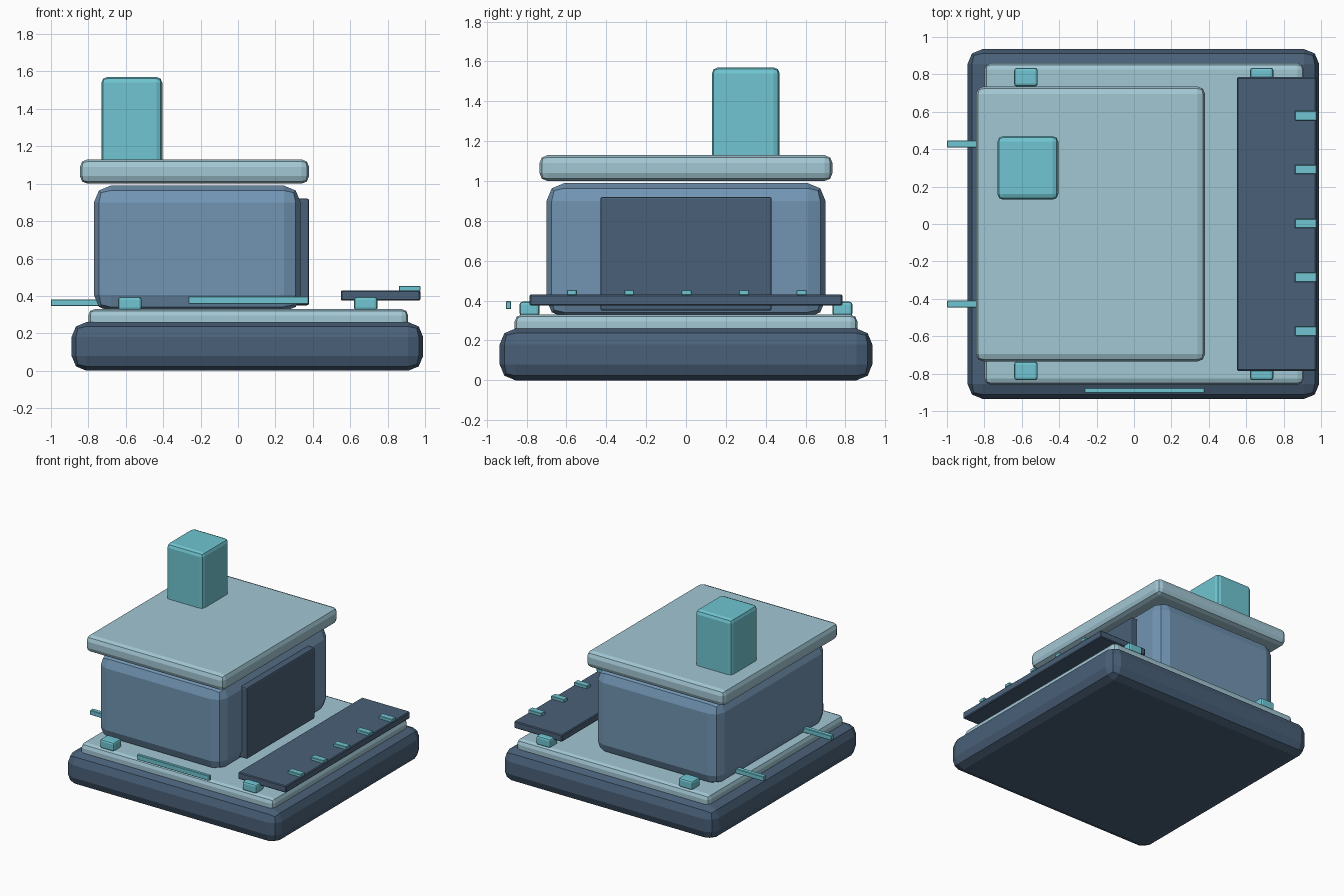
import bpy

if "Cube" in bpy.data.objects:
    bpy.data.objects.remove(bpy.data.objects["Cube"])


def srgb(c):
    c /= 255
    return c / 12.92 if c <= 0.04045 else ((c + 0.055) / 1.055) ** 2.4


def material(name, r, g, b):
    m = bpy.data.materials.new(name)
    m.diffuse_color = (srgb(r), srgb(g), srgb(b), 1)
    m.use_nodes = True
    m.node_tree.nodes["Principled BSDF"].inputs["Base Color"].default_value = m.diffuse_color
    return m


navy = material("navy", 73, 96, 120)
slate_blue = material("slate_blue", 114, 149, 180)
pale_blue = material("pale_blue", 162, 199, 212)
teal = material("teal", 112, 197, 209)


def block(name, xs, ys, zs, mat, bevel=0.0, segments=2):
    """Box spanning the given ranges, with flat-faced rounded edges."""
    spans = (xs, ys, zs)
    bpy.ops.mesh.primitive_cube_add(size=1, location=[(a + b) / 2 for a, b in spans])
    ob = bpy.context.object
    ob.name = name
    ob.scale = [b - a for a, b in spans]
    bpy.ops.object.transform_apply(location=False, rotation=False, scale=True)
    ob.data.materials.append(mat)
    if bevel:
        mod = ob.modifiers.new("rounded_edges", 'BEVEL')
        mod.width = bevel
        mod.segments = segments
    return ob


# Foundation and floor
block("base", (-0.89, 0.99), (-0.935, 0.935), (0, 0.26), navy, 0.08)
block("floor_slab", (-0.80, 0.91), (-0.86, 0.86), (0.225, 0.33), pale_blue, 0.035)

# House
block("house_body", (-0.77, 0.335), (-0.70, 0.70), (0.315, 0.99), slate_blue, 0.09)
block("door_panel", (0.28, 0.38), (-0.43, 0.43), (0.35, 0.92), navy, 0.01)
block("roof", (-0.845, 0.38), (-0.735, 0.735), (1.00, 1.13), pale_blue, 0.04)
block("chimney", (-0.73, -0.405), (0.13, 0.47), (1.09, 1.57), teal, 0.03)

# Raised step board with cleats
block("step_board", (0.55, 0.975), (-0.785, 0.785), (0.375, 0.43), navy, 0.006, 1)
for i in range(5):
    y = -0.573 + i * 0.288
    block(f"cleat_{i + 1}", (0.86, 0.975), (y - 0.025, y + 0.025), (0.427, 0.453), teal, 0.003, 1)

# Corner blocks on the floor
for side in (-1, 1):
    ys = sorted((side * 0.735, side * 0.835))
    for x in (-0.578, 0.683):
        block("corner_block", (x - 0.063, x + 0.063), ys, (0.322, 0.395), teal, 0.015)

# Side rail and rear rods
block("side_rail", (-0.265, 0.377), (-0.903, -0.877), (0.357, 0.397), teal, 0.003, 1)
for y in (-0.428, 0.428):
    block("rear_rod", (-1.0, -0.73), (y - 0.018, y + 0.018), (0.345, 0.382), teal, 0.003, 1)
